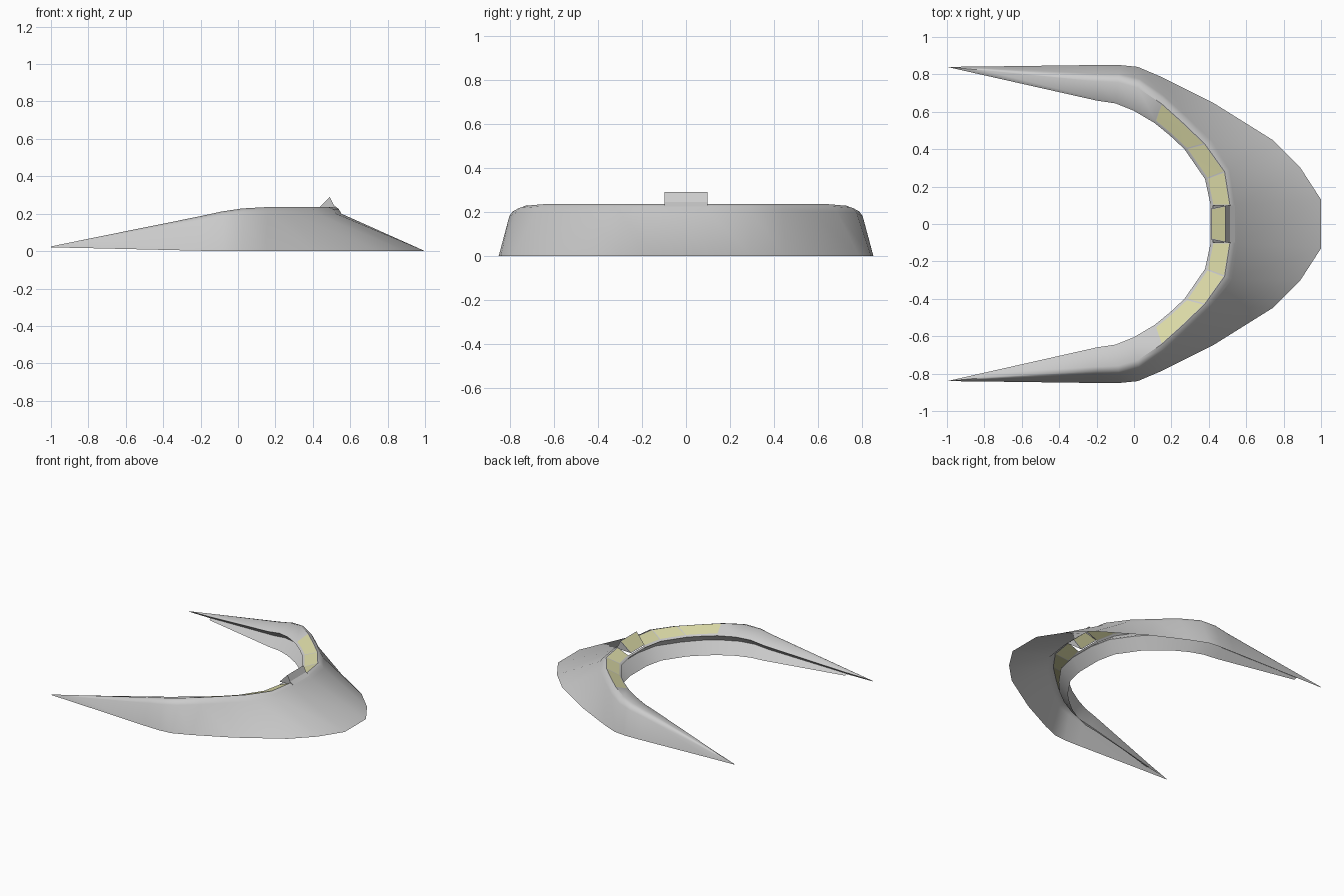
import bpy, bmesh
from mathutils import Vector

cube = bpy.data.objects.get("Cube")
if cube:
    bpy.data.objects.remove(cube, do_unlink=True)


def material(name, rgb):
    m = bpy.data.materials.new(name)
    m.use_nodes = True
    m.diffuse_color = (*rgb, 1)
    m.node_tree.nodes["Principled BSDF"].inputs["Base Color"].default_value = (*rgb, 1)
    return m


grey = material("light grey", (0.6, 0.6, 0.6))
yellow = material("pale yellow", (0.72, 0.71, 0.39))


def finish(bm, name, angle):
    me = bpy.data.meshes.new(name)
    bm.to_mesh(me)
    bm.free()
    me.materials.append(grey)
    me.materials.append(yellow)
    ob = bpy.data.objects.new(name, me)
    bpy.context.collection.objects.link(ob)
    bpy.ops.object.select_all(action='DESELECT')
    ob.select_set(True)
    bpy.context.view_layer.objects.active = ob
    bpy.ops.object.shade_smooth_by_angle(angle=angle)


def face_outward(bm, upward):
    """Make the winding consistent, with the given face looking up."""
    bm.normal_update()
    bmesh.ops.recalc_face_normals(bm, faces=bm.faces)
    bm.normal_update()
    if upward.normal.z < 0:
        bmesh.ops.reverse_faces(bm, faces=bm.faces)
        bm.normal_update()


# Stations from arm tip to centre: outer foot, shoulder, inner edge, top height, foot height
tip = (-1, .84)
stations = [
    (tip, tip, tip, .025, .02),
    ((-.8, .842), (-.8, .831), (-.8, .795), .066, .016),
    ((-.2, .85), (-.2, .803), (-.2, .66), .187, .002),
    ((-.08, .85), (-.08, .802), (-.1, .645), .212, 0),
    ((.02, .84), (.03, .775), (0, .605), .228, 0),
    ((.15, .785), (.16, .685), (.11, .54), .235, 0),
    ((.42, .65), (.285, .57), (.19, .475), .235, 0),
    ((.74, .45), (.42, .44), (.27, .4), .235, 0),
    ((.89, .3), (.525, .295), (.38, .24), .235, 0),
    ((1, .13), (.553, .1), (.41, .1), .235, 0),
]


def section(outer, shoulder, inner, top, foot):
    """Cross-section: outer foot, shoulder, inward-tilted strip, undercut groove, flared foot."""
    o, s, i = Vector(outer), Vector(shoulder), Vector(inner)
    k = 0 if s == i else top / .235
    across = s - i
    out = across.normalized() * k
    pts = [(o, foot), (s, top - .035 * k), (s - across * .1, top - .011 * k),
           (s - across * .28, top), (i + across * .08, top - .037 * k), (i, top - .046 * k),
           (i + out * .065, top - .1 * k), (i + out * .07, top - .11 * k),
           (i, foot + .04 * k)]
    return [Vector((p.x, p.y, z)) for p, z in pts]


half = [section(*s) for s in stations]
other = [[Vector((p.x, -p.y, p.z)) for p in row] for row in reversed(half)]
rows = half + other

# Curved hood shell, open underneath
bm = bmesh.new()
verts = [[bm.verts.new(p) for p in row] for row in rows]
last, mid = len(rows) - 2, len(half) - 1
strip = {}
for a in range(last + 1):
    for j in range(8):
        open_tip = a in (0, last) and j >= 6
        if open_tip or (a == mid and j == 3):
            continue
        f = bm.faces.new((verts[a][j], verts[a][j + 1], verts[a + 1][j + 1], verts[a + 1][j]))
        if j == 3:
            strip[a] = f
face_outward(bm, strip[8])

# Yellow panels inset in the top strip
for group in ((5, 6), (7,), (8,)):
    for g in (group, [last - n for n in group]):
        faces = [strip[n] for n in g]
        bmesh.ops.inset_region(bm, faces=faces, thickness=.004, use_boundary=True,
                               use_even_offset=True)
        for f in faces:
            f.material_index = 1
bmesh.ops.remove_doubles(bm, verts=bm.verts, dist=.0005)
finish(bm, "curved_hood", .7)

# Raised centre display with a sloping yellow face, narrower at its lower edge
bm = bmesh.new()
profile = [(.412, .212, .082), (.49, .29, .098), (.512, .245, .098), (.54, .225, .098)]
sides = [[bm.verts.new((x, side * w, z)) for x, z, w in profile] for side in (-1, 1)]
panels = [bm.faces.new((sides[0][n], sides[1][n], sides[1][n + 1], sides[0][n + 1]))
          for n in range(3)]
for s in sides:
    bm.faces.new(s)
slope = panels[0]
face_outward(bm, slope)
bmesh.ops.inset_region(bm, faces=[slope], thickness=.007, use_boundary=True)
slope.material_index = 1
finish(bm, "centre_display", .3)
